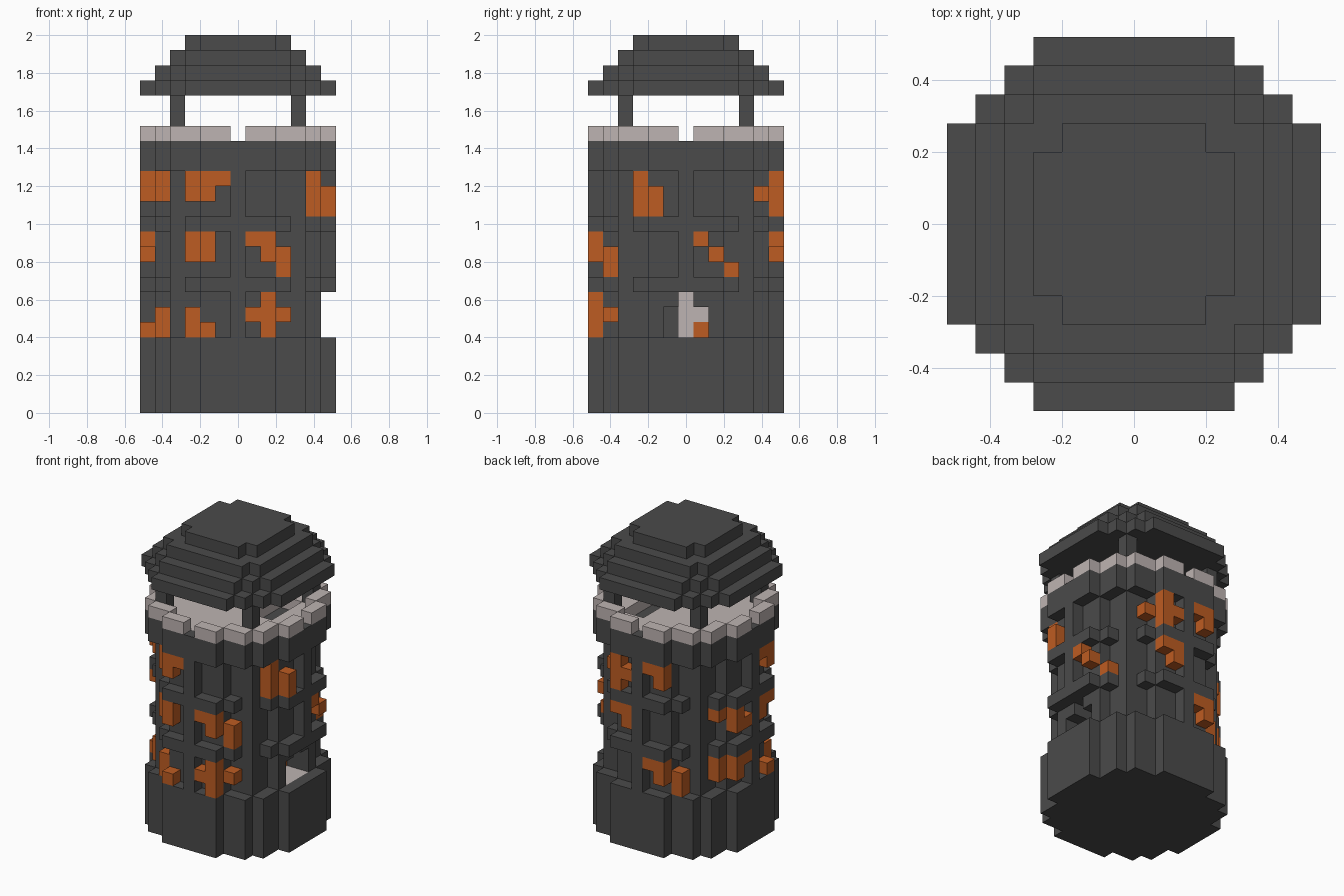
import bpy, bmesh
from mathutils import Vector

if "Cube" in bpy.data.objects:
    bpy.data.objects.remove(bpy.data.objects["Cube"], do_unlink=True)

U = 0.08  # block size


def material(name, rgb):
    m = bpy.data.materials.new(name)
    m.use_nodes = True
    m.diffuse_color = (*rgb, 1)
    m.node_tree.nodes["Principled BSDF"].inputs["Base Color"].default_value = (*rgb, 1)
    return m


DARK = material("dark stone", (0.069, 0.069, 0.069))
PALE = material("pale stone", (0.515, 0.456, 0.445))
ORANGE = material("orange stone", (0.515, 0.107, 0.016))


def disc(r, limit):
    """Stepped octagon of block columns."""
    span = range(-r, r + 1)
    return {(x, y) for x in span for y in span if abs(x) + abs(y) <= limit}


def stack(plan, low, high):
    """Blocks filling a plan from layer low to layer high, inclusive."""
    return {(x, y, z) for x, y in plan for z in range(low, high + 1)}


def build(name, cells, mat):
    """Skin of a set of blocks, with flat areas merged."""
    bm = bmesh.new()
    for c in cells:
        for axis in range(3):
            for sign in (-1, 1):
                n = Vector((0, 0, 0))
                n[axis] = sign
                if tuple(int(a + b) for a, b in zip(c, n)) in cells:
                    continue
                a, b = Vector((0, 0, 0)), Vector((0, 0, 0))
                a[(axis + 1) % 3] = 0.5
                b[(axis + 2) % 3] = 0.5 * sign
                mid = Vector(c) + Vector((0, 0, 0.5)) + n / 2
                corners = (mid - a - b, mid + a - b, mid + a + b, mid - a + b)
                bm.faces.new([bm.verts.new(p * U) for p in corners])
    bmesh.ops.remove_doubles(bm, verts=bm.verts[:], dist=0.001)
    bmesh.ops.dissolve_limit(bm, angle_limit=0.01, verts=bm.verts[:], edges=bm.edges[:])
    mesh = bpy.data.meshes.new(name)
    bm.to_mesh(mesh)
    bm.free()
    mesh.materials.append(mat)
    obj = bpy.data.objects.new(name, mesh)
    bpy.context.collection.objects.link(obj)
    return obj


# Plans
outline = {(x, y) for x, y in disc(6, 9) if sorted((abs(x), abs(y))) != [3, 6]}
core = disc(5, 7)
band = disc(6, 8)
corners = {(x, y) for x in (-4, 4) for y in (-4, 4)}
ribs = {(6, 0), (-6, 0), (0, 6), (0, -6)}

# Doorway on the +x side, with a pale interior
door = stack({(x, y) for x in (4, 5) for y in (-1, 0, 1)}, 5, 6)
door |= stack({(4, 0), (5, 0)}, 7, 7) | stack({(6, 0)}, 5, 7)
door_back = stack({(3, 0)}, 5, 7) | {(3, 1, 6)}
door_floor = {(x, y, 4) for x in (4, 5) for y in (-1, 0, 1)}
door_ember = {(3, 1, 5)}
build("doorway_lining", door_back | door_floor, PALE)
build("doorway_ember", door_ember, ORANGE)

# Base
build("base", stack(outline, 0, 4) - door_floor, DARK)

# Orange blocks: for each face and half, columns counted from the centre rib
SHAPES = {
    "plus": {1: [1], 2: [0, 1, 2], 3: [1]},
    "stairs": {1: [2], 2: [1, 2], 3: [0, 1]},
    "diagonal": {1: [2], 2: [1], 3: [0]},
    "flag": {1: [2], 2: [1, 2], 3: [1, 2]},
    "hook": {1: [2], 2: [1, 2]},
    "inner": {1: [1, 2], 2: [2]},
    "square": {2: [1, 2], 3: [1, 2]},
    "foot": {2: [0], 3: [0, 1]},
    "pair": {2: [0, 1], 3: [0, 1, 2]},
    "bend": {1: [1], 2: [1, 2], 3: [2]},
}
LOW, MIDDLE, HIGH = 5, 9, 13
PANELS = [
    ("front", 1, MIDDLE, "stairs"), ("front", 1, LOW, "plus"),
    ("front", -1, HIGH, "flag"), ("front", -1, MIDDLE, "square"),
    ("front", -1, LOW, "foot"),
    ("plus_x", -1, HIGH, "pair"), ("plus_x", 1, MIDDLE, "diagonal"),
    ("back", 1, HIGH, "plus"), ("back", 1, MIDDLE, "inner"),
    ("back", -1, HIGH, "hook"), ("back", -1, LOW, "stairs"),
    ("minus_x", -1, HIGH, "flag"), ("minus_x", -1, MIDDLE, "inner"),
    ("minus_x", -1, LOW, "foot"),
    ("minus_x", 1, MIDDLE, "bend"), ("minus_x", 1, LOW, "flag"),
]
embers = set()
for face, half, floor, shape in PANELS:
    for i, rows in SHAPES[shape].items():
        depth = 5 if i == 3 else 6
        along = i * half
        x, y = {"front": (along, -depth), "back": (along, depth),
                "plus_x": (depth, along), "minus_x": (-depth, along)}[face]
        embers |= {(x, y, floor + r) for r in rows}
build("orange_blocks", embers, ORANGE)

# Shaft with ribs, corner posts and two belts
shaft = stack(core | corners | ribs, 5, 15) | stack(band, 8, 8) | stack(band, 12, 12)
build("shaft", shaft - door - door_back - door_ember - embers, DARK)

# Upper band with a pale deck and a stair hole
hole = stack({(x, y) for x in (2, 3) for y in range(4)}, 17, 17)
deck = stack(core, 17, 17)
build("upper_band", stack(outline, 16, 17) - deck - hole, DARK)
build("deck", deck - hole, PALE)

# Battlement with a gap in the middle of each side
parapet = {(x, y) for x, y in outline - core - corners if x and y}
build("battlement", stack(parapet, 18, 18), PALE)

# Roof posts and stepped roof
build("roof_posts", stack(corners, 18, 20), DARK)
roof = set()
for layer, (r, limit) in enumerate([(6, 9), (5, 8), (4, 7), (3, 5)]):
    roof |= stack(disc(r, limit), 21 + layer, 21 + layer)
build("roof", roof, DARK)
